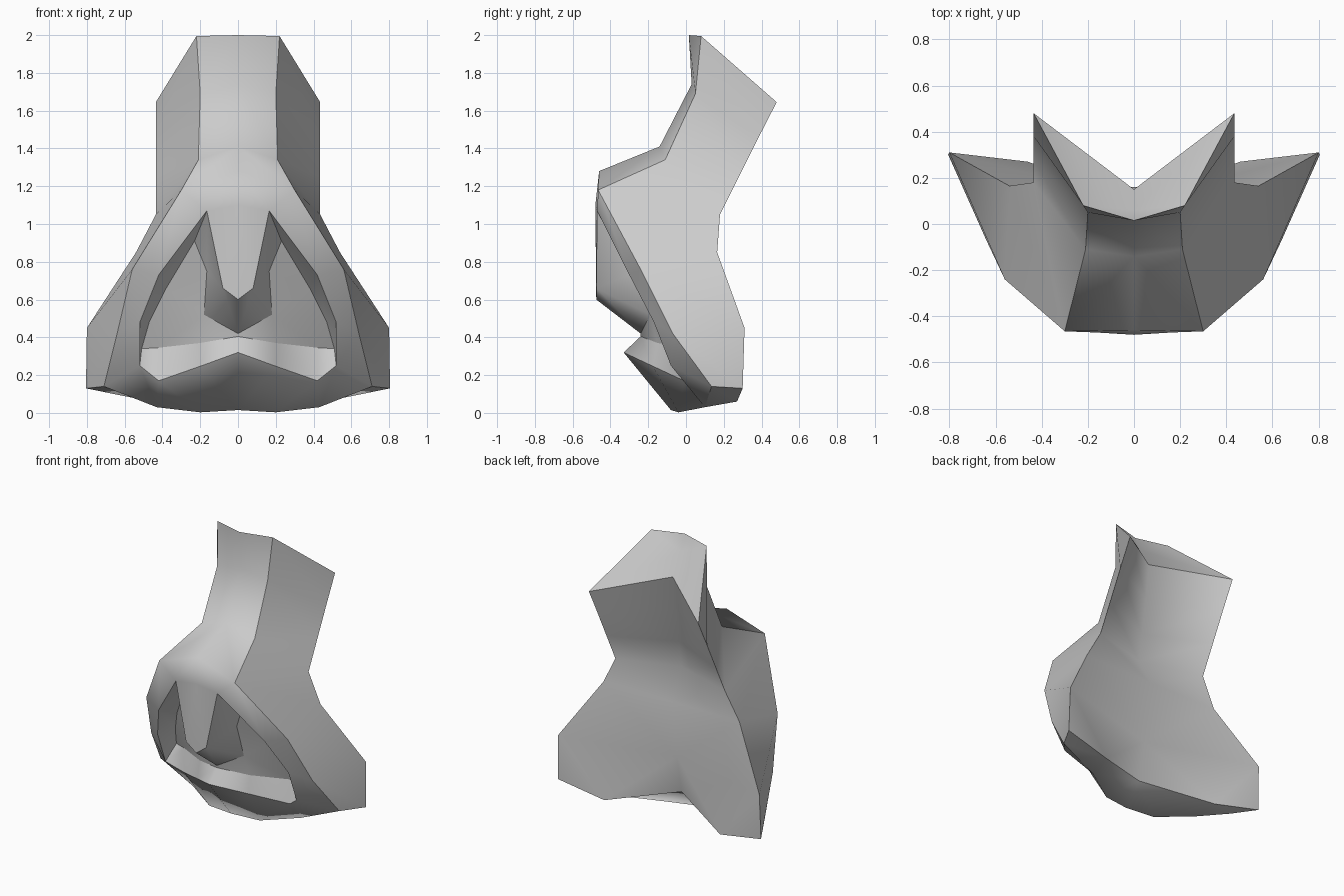
import bpy, bmesh
from mathutils import Vector

if "Cube" in bpy.data.objects:
    bpy.data.objects.remove(bpy.data.objects["Cube"])

mat = bpy.data.materials.new("plain grey")
mat.diffuse_color = (0.6, 0.6, 0.6, 1)
mat.use_nodes = True
mat.node_tree.nodes["Principled BSDF"].inputs["Base Color"].default_value = mat.diffuse_color

# Half profiles, listed from top to bottom
ridge = [(0, .015, 2), (0, .03, 1.74), (0, -.14, 1.41), (0, -.46, 1.28),
         (0, -.48, 1.1), (0, -.475, .6)]
front_edge = [(.22, .08, 1.995), (.2, .05, 1.69), (.21, -.11, 1.34), (.3, -.465, 1.18),
              (.56, -.24, .76), (.64, -.07, .42), (.71, .135, .14)]
back_edge = [(.435, .48, 1.645), (.435, .38, 1.45), (.435, .28, 1.25), (.435, .18, 1.05),
             (.54, .165, .85), (.8, .31, .45), (.805, .3, .13)]
spine = [(0, .15, 1.74), (0, .12, 1.5), (0, .08, 1.25), (0, .05, 1.06),
         (0, .16, .85), (0, .1, .43), (0, .05, .16)]
# Mouth rim, chin base and recess
rim = [(.165, -.47, 1.07), (.42, -.3, .73), (.52, -.17, .48), (.52, -.08, .25)]
lip = [rim[3], (.42, -.01, .17), (.2, -.175, .247), (0, -.33, .32)]
base = [front_edge[6], (.43, .1, .03), (.2, -.04, .003), (0, -.08, .015)]
floor = [(.23, -.28, .91), (.38, -.15, .66), (.47, -.04, .48), (.51, .03, .34)]
lip_back = [floor[3], (.42, -.01, .345), (.2, -.15, .37), (0, -.24, .405)]
nose_base = [(.165, -.25, .75), (.18, -.19, .52), (0, -.24, .42)]
nostril = (.08, -.475, .66)
notch = (0, .06, 1.89)
heel = (.46, .27, .06)

bm = bmesh.new()
cache = {}


def face(*pts):
    vs = []
    for p in pts:
        if p not in cache:
            cache[p] = bm.verts.new(Vector(p))
        if cache[p] not in vs:
            vs.append(cache[p])
    if len(vs) > 2:
        bm.faces.new(vs).smooth = True


def strip(a, b):
    for i in range(min(len(a), len(b)) - 1):
        face(a[i], a[i + 1], b[i + 1], b[i])


def crease(*pts):
    for a, b in zip(pts, pts[1:]):
        edge = bm.edges.get((cache[a], cache[b]))
        if edge:
            edge.smooth = False


# Bridge and nose
strip(ridge[:4], front_edge[:4])
face(ridge[3], front_edge[3], rim[0], ridge[4])
face(ridge[4], rim[0], nostril, ridge[5])
# Rim band, chin, sides and hollow back
strip(front_edge[3:], rim)
strip(lip, base)
strip(front_edge, back_edge)
strip(back_edge[:6], spine[:6])
face(back_edge[5], back_edge[6], heel)
face(back_edge[5], heel, spine[5])
face(heel, spine[6], spine[5])
# Notched top
face(ridge[0], front_edge[0], notch)
face(front_edge[0], back_edge[0], notch)
face(notch, back_edge[0], spine[0])
# Underside
face(front_edge[6], back_edge[6], heel, base[1])
face(base[1], heel, spine[6], base[2])
face(base[2], spine[6], base[3])
# Recess walls, lip shelf and nose sides
strip(rim, floor)
strip(lip, lip_back)
face(rim[0], nostril, nose_base[0], floor[0])
face(nostril, nose_base[1], nose_base[0])
face(nostril, ridge[5], nose_base[2], nose_base[1])
# Recess floor
face(floor[0], floor[1], nose_base[0])
face(floor[1], floor[2], nose_base[1], nose_base[0])
face(floor[2], floor[3], lip_back[1], nose_base[1])
face(lip_back[1], lip_back[2], nose_base[1])
face(lip_back[2], lip_back[3], nose_base[2], nose_base[1])

# Hard edges; everything else shades smoothly
crease(*front_edge, back_edge[6], heel, spine[6])
crease(ridge[0], front_edge[0], back_edge[0], spine[0])
crease(*back_edge)
crease(*rim, *lip[1:])
crease(*floor, *lip_back[1:])
crease(rim[0], nostril, ridge[5])
crease(floor[0], *nose_base)
crease(rim[0], floor[0])
crease(rim[3], floor[3])
crease(front_edge[6], base[1])

# Mirror the half and weld the seam
geom = bm.verts[:] + bm.edges[:] + bm.faces[:]
copy = bmesh.ops.duplicate(bm, geom=geom)["geom"]
for v in copy:
    if isinstance(v, bmesh.types.BMVert):
        v.co.x = -v.co.x
bmesh.ops.remove_doubles(bm, verts=bm.verts, dist=0.0005)
bmesh.ops.recalc_face_normals(bm, faces=bm.faces)

mesh = bpy.data.meshes.new("mask")
bm.to_mesh(mesh)
bm.free()
mesh.materials.append(mat)
mask = bpy.data.objects.new("mask", mesh)
bpy.context.collection.objects.link(mask)
